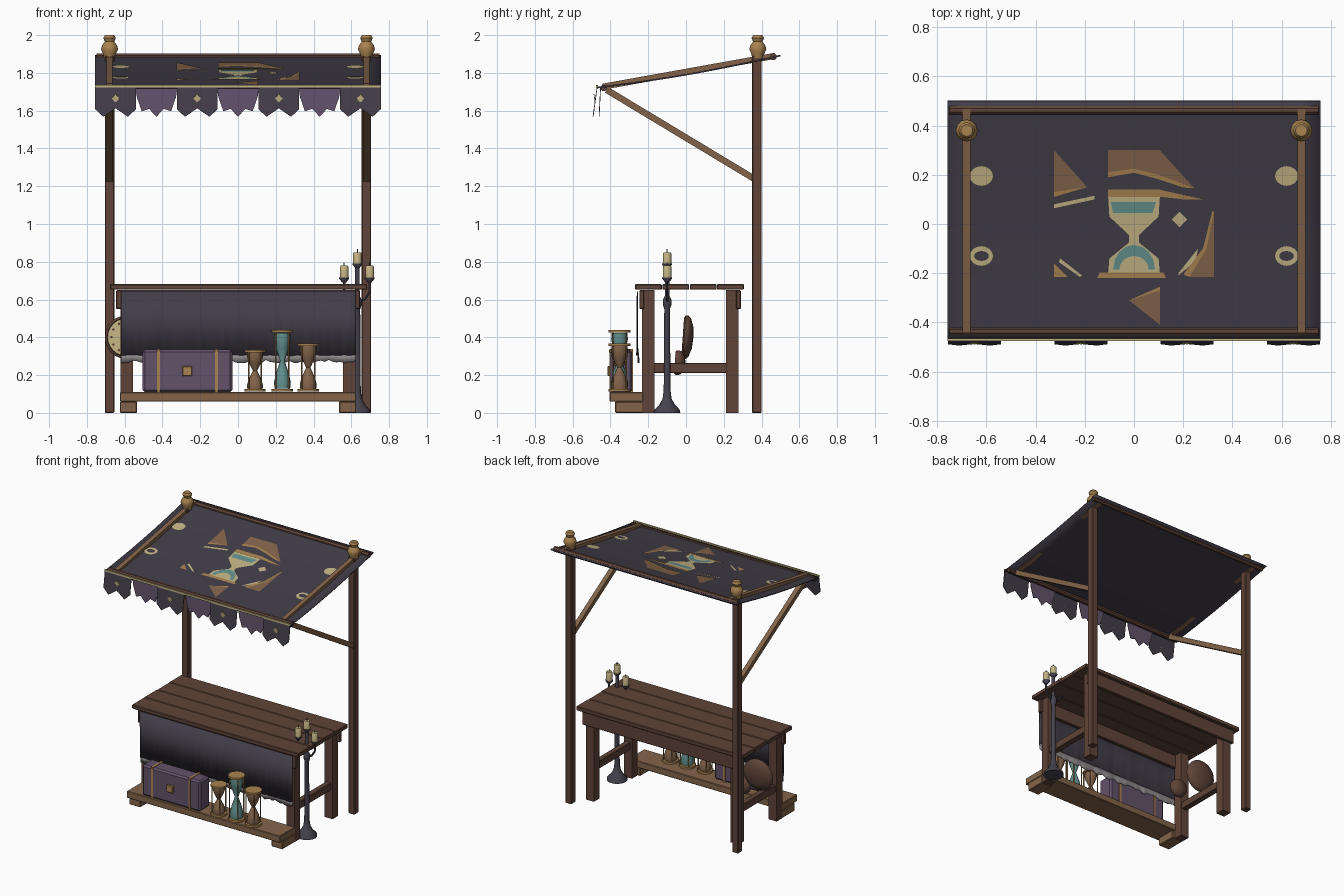
import bpy, bmesh, math, random
from mathutils import Vector, Matrix

random.seed(4)
cube = bpy.data.objects.get("Cube")
if cube:
    bpy.data.objects.remove(cube, do_unlink=True)


def material(name, code):
    rgb = [int(code[i:i + 2], 16) / 255 for i in (0, 2, 4)]
    col = [c / 12.92 if c < 0.04 else ((c + 0.055) / 1.055) ** 2.4 for c in rgb] + [1]
    m = bpy.data.materials.new(name)
    m.use_nodes = True
    m.diffuse_color = col
    b = m.node_tree.nodes["Principled BSDF"]
    b.inputs["Base Color"].default_value = col
    b.inputs["Roughness"].default_value = 0.8
    return m


DARK = material("dark wood", "5f4438")
LIGHT = material("light wood", "83644a")
SLATE = material("slate cloth", "423d48")
PURPLE = material("purple cloth", "63526a")
GOLD = material("gold", "a98350")
CREAM = material("cream", "c2b384")
TEAL = material("teal", "62908e")
LACE = material("grey lace", "938d8f")
IRON = material("dark iron", "45424d")


def finish(name, bm, mats, smooth=False, thick=0, recalc=True):
    if recalc:
        bmesh.ops.recalc_face_normals(bm, faces=bm.faces)
    me = bpy.data.meshes.new(name)
    bm.to_mesh(me)
    bm.free()
    ob = bpy.data.objects.new(name, me)
    bpy.context.collection.objects.link(ob)
    for m in mats if isinstance(mats, list) else [mats]:
        me.materials.append(m)
    if thick:
        s = ob.modifiers.new("thickness", "SOLIDIFY")
        s.thickness, s.offset = thick, 0
    if smooth:
        bpy.ops.object.select_all(action="DESELECT")
        ob.select_set(True)
        bpy.context.view_layer.objects.active = ob
        bpy.ops.object.shade_smooth_by_angle(angle=math.radians(40))
    return ob


def box(name, x, y, z, mat, bevel=0.004):
    """Box from (low, high) ranges on each axis."""
    bm = bmesh.new()
    size = [b - a for a, b in (x, y, z)]
    mid = [(a + b) / 2 for a, b in (x, y, z)]
    bmesh.ops.create_cube(bm, size=1, matrix=Matrix.Translation(mid) @ Matrix.Diagonal(size + [1]))
    if bevel:
        bmesh.ops.bevel(bm, geom=bm.edges[:], offset=bevel, segments=1, affect="EDGES")
    return finish(name, bm, mat)


def beam(name, a, b, width, mat, sides=4):
    a, b = Vector(a), Vector(b)
    bm = bmesh.new()
    r = width / 2 / math.cos(math.pi / sides)
    bmesh.ops.create_cone(bm, cap_ends=True, segments=sides, radius1=r, radius2=r, depth=(b - a).length,
                          matrix=Matrix.Rotation(math.pi / sides, 4, "Z"))
    bm.transform(Matrix.Translation((a + b) / 2) @ (b - a).to_track_quat("Z", "Y").to_matrix().to_4x4())
    return finish(name, bm, mat, sides > 6)


def lathe(name, profile, loc, mat, sides=16, turn=None):
    bm = bmesh.new()
    vs = [bm.verts.new((r, 0, z)) for r, z in profile]
    es = [bm.edges.new(p) for p in zip(vs, vs[1:])]
    bmesh.ops.spin(bm, geom=vs + es, axis=(0, 0, 1), cent=(0, 0, 0), steps=sides, angle=math.tau)
    bmesh.ops.remove_doubles(bm, verts=bm.verts, dist=0.0001)
    bm.transform(Matrix.Translation(loc) @ (turn or Matrix()))
    return finish(name, bm, mat, True)


# Canopy frame: posts, finials, braces and poles
def roof(y):
    t = (y + 0.47) / 0.97
    return 1.722 + 0.17 * t - 0.014 * math.sin(math.pi * min(max(t, 0), 1))


for side, s in (("right", -1), ("left", 1)):
    x = 0.68 * s
    box(side + "_post", (x - 0.025, x + 0.025), (0.35, 0.4), (0, 1.89), DARK)
    lathe(side + "_finial", [(0, 0), (0.03, 0), (0.034, 0.02), (0.045, 0.045), (0.04, 0.065),
                             (0.025, 0.085), (0.033, 0.105), (0.024, 0.12), (0, 0.12)],
          (x, 0.38, 1.88), GOLD, 12)
    beam(side + "_brace", (x, 0.36, 1.24), (x, -0.42, 1.71), 0.034, LIGHT)
    beam(side + "_roof_rail", (x, -0.44, 1.727), (x, 0.47, 1.89), 0.032, LIGHT)
beam("front_pole", (-0.75, -0.435, 1.72), (0.75, -0.435, 1.72), 0.034, DARK, 8)
beam("back_pole", (-0.75, 0.462, 1.885), (0.75, 0.462, 1.885), 0.036, DARK, 8)

# Sagging canopy cloth
bm = bmesh.new()
bmesh.ops.create_grid(bm, x_segments=16, y_segments=16, size=1)
for v in bm.verts:
    x, y = v.co.x * 0.757, 0.015 + v.co.y * 0.485
    v.co = (x, y, roof(y))
finish("canopy_cloth", bm, SLATE, True, 0.008)


def drape(name, points, mat, lift=0.007):
    """Flat patch laid over the sagging canopy."""
    bm = bmesh.new()
    f = bm.faces.new([bm.verts.new((x, y, 0)) for x, y in points])
    f.normal_update()
    if f.normal.z < 0:
        f.normal_flip()
    bmesh.ops.triangulate(bm, faces=bm.faces[:])
    for i in range(-9, 10):
        bmesh.ops.bisect_plane(bm, geom=bm.verts[:] + bm.edges[:] + bm.faces[:],
                               plane_co=(0, i * 0.05, 0), plane_no=(0, 1, 0))
    for v in bm.verts:
        v.co.z = roof(v.co.y) + lift
    finish(name, bm, mat, recalc=False)


def oval(cx, cy, rx, ry, n=16):
    return [(cx + rx * math.cos(i * math.tau / n), cy + ry * math.sin(i * math.tau / n)) for i in range(n)]


# Broken emblem painted on the canopy
half = [(0.105, 0.11), (0.1, 0.03), (0.02, -0.045), (0.02, -0.075), (0.1, -0.14), (0.105, -0.2)]
drape("emblem_glass", half + [(-x, y) for x, y in reversed(half)], CREAM)
drape("emblem_upper_sand", [(-0.095, 0.09), (0.09, 0.09), (0.075, 0.045), (-0.085, 0.045)], TEAL, 0.009)
arch = [(math.cos(i * math.pi / 8), math.sin(i * math.pi / 8)) for i in range(9)]
drape("emblem_lower_sand", [(0.085 * c, -0.185 + 0.1 * s) for c, s in arch]
      + [(0.06 * c, -0.185 + 0.055 * s) for c, s in reversed(arch)], TEAL, 0.009)
drape("emblem_top_cap", [(-0.105, 0.14), (0.1, 0.14), (0.28, 0.1), (0.2, 0.1), (0.11, 0.11), (-0.105, 0.11)], GOLD, 0.009)
drape("emblem_base", [(-0.15, -0.22), (0.13, -0.22), (0.12, -0.197), (-0.14, -0.197)], GOLD, 0.009)
drape("emblem_crown", [(-0.105, 0.3), (0.105, 0.3), (0.245, 0.145), (0.1, 0.2), (0, 0.225), (-0.105, 0.21)], LIGHT)
drape("emblem_crown_edge", [(-0.105, 0.21), (0, 0.225), (0.1, 0.2), (0.245, 0.145), (0.2, 0.148),
                            (0.1, 0.182), (0, 0.208), (-0.105, 0.19)], GOLD)
drape("emblem_left_shard", [(-0.325, 0.3), (-0.19, 0.15), (-0.325, 0.13)], LIGHT)
drape("emblem_left_shard_edge", [(-0.325, 0.13), (-0.19, 0.15), (-0.325, 0.11)], GOLD)
drape("emblem_left_ray", [(-0.325, 0.08), (-0.16, 0.115), (-0.16, 0.1), (-0.325, 0.064)], CREAM)
drape("emblem_right_shard", [(0.325, 0.05), (0.325, -0.215), (0.225, -0.215), (0.295, -0.1)], LIGHT)
drape("emblem_right_shard_edge", [(0.325, 0.05), (0.295, -0.1), (0.225, -0.215), (0.2, -0.205),
                                  (0.28, -0.1), (0.318, 0.05)], GOLD)
drape("emblem_lower_shard", [(0.105, -0.27), (0.105, -0.41), (-0.02, -0.31)], LIGHT)
drape("emblem_lower_shard_edge", [(0.105, -0.255), (0.105, -0.27), (-0.02, -0.31)], GOLD)
drape("emblem_corner", [(-0.325, -0.16), (-0.27, -0.215), (-0.325, -0.215)], GOLD)
drape("emblem_left_slash", [(-0.3, -0.14), (-0.21, -0.21), (-0.22, -0.215), (-0.305, -0.155)], CREAM)
drape("emblem_right_slash", [(0.26, -0.1), (0.18, -0.2), (0.18, -0.21), (0.25, -0.15)], CREAM)
drape("emblem_diamond", oval(0.185, 0.018, 0.032, 0.032, 4), CREAM)
for side, s in (("right", -1), ("left", 1)):
    drape(side + "_full_moon", oval(0.62 * s, 0.195, 0.047, 0.04), CREAM)
    drape(side + "_ring_moon", oval(0.62 * s, -0.13, 0.047, 0.04), CREAM)
    drape(side + "_ring_moon_hole", oval(0.62 * s, -0.13, 0.03, 0.02), SLATE, 0.009)

# Hanging flags along the canopy front
box("valance_band", (-0.757, 0.757), (-0.476, -0.465), (1.722, 1.736), CREAM, 0)
dark_cut = [(-0.5, 0.15), (-0.5, 0.75), (-0.3, 1), (0, 0.72), (0.3, 1), (0.5, 0.75), (0.5, 0.15)]
purple_cut = [(-0.52, 0), (-0.48, 0.35), (-0.36, 0.82), (-0.18, 0.74), (0, 1), (0.18, 0.74),
              (0.36, 0.82), (0.48, 0.35), (0.52, 0)]
dark_cut[0], dark_cut[-1] = (-0.5, 0), (0.5, 0)
for i in range(7):
    cx, dark = (i - 3) * 0.216, i % 2 == 0
    y0, lean = (-0.47, 0.022) if dark else (-0.452, 0.008)
    bm = bmesh.new()
    f = bm.faces.new([bm.verts.new((cx + u * 0.216, y0 - lean * t, 1.728 - 0.16 * t))
                      for u, t in (dark_cut if dark else purple_cut)])
    if dark:
        border = bmesh.ops.inset_region(bm, faces=[f], thickness=0.007, use_even_offset=True)["faces"]
        for b in border:
            b.material_index = int(b.calc_center_median().z < 1.715)
    finish("flag_%d" % (i + 1), bm, [SLATE if dark else PURPLE, CREAM], False, 0.004)
    if dark:
        bm = bmesh.new()
        bm.faces.new([bm.verts.new((cx + a, -0.484 - b * 0.14, 1.665 - b * -1)) for a, b in oval(0, 0, 0.02, 0.024, 4)])
        finish("flag_diamond_%d" % (i + 1), bm, CREAM, False, 0.004)

# Table
for i in range(4):
    y = -0.27 + i * 0.145
    d = random.uniform(0, 0.012)
    box("table_plank_%d" % (i + 1), (-0.68 + d, 0.685 - d), (y, y + 0.142), (0.652, 0.682), DARK)
for sx, side in ((-1, "right"), (1, "left")):
    x = 0.59 * sx
    for y, end in ((-0.2, "front"), (0.245, "back")):
        beam("%s_%s_leg" % (end, side), (x, y, 0), (x, y, 0.65), 0.066, DARK)
    box(side + "_stretcher", (x - 0.022, x + 0.022), (-0.19, 0.24), (0.21, 0.265), DARK)
box("front_apron", (-0.645, 0.645), (-0.247, -0.222), (0.55, 0.65), DARK)
box("back_apron", (-0.645, 0.645), (0.265, 0.29), (0.55, 0.65), DARK)


# Front cloth and its ragged lace hem
def curtain(name, top, bottom, y, ragged, mat):
    bm = bmesh.new()
    cols = []
    for i in range(61):
        x = -0.62 + i * 1.245 / 60
        wave = y + 0.003 * math.sin(x * 28)
        low = bottom + random.uniform(-1, 1) * ragged
        cols.append([bm.verts.new((x, y, top)), bm.verts.new((x, wave, low))])
    for a, b in zip(cols, cols[1:]):
        bm.faces.new((a[0], a[1], b[1], b[0]))
    finish(name, bm, mat, True, 0.005)


curtain("table_cloth", 0.645, 0.305, -0.258, 0.003, SLATE)
curtain("lace_hem", 0.32, 0.272, -0.252, 0.009, LACE)

# Low display shelf with feet
box("display_shelf", (-0.625, 0.625), (-0.405, -0.225), (0.06, 0.11), LIGHT)
for s, side in ((-1, "right"), (1, "left")):
    box(side + "_shelf_foot", (0.58 * s - 0.045, 0.58 * s + 0.045), (-0.375, -0.23), (0, 0.06), LIGHT)

# Chest
box("chest", (-0.505, -0.03), (-0.4, -0.285), (0.11, 0.335), PURPLE, 0.012)
for x in (-0.42, -0.115):
    box("chest_strap", (x - 0.008, x + 0.008), (-0.404, -0.281), (0.108, 0.338), GOLD, 0)
box("chest_latch", (-0.295, -0.243), (-0.415, -0.395), (0.195, 0.248), GOLD)

# Hourglasses
for name, x, h, r, mat in (("small", 0.09, 0.222, 0.055, LIGHT), ("tall", 0.235, 0.328, 0.057, TEAL),
                           ("medium", 0.372, 0.255, 0.058, LIGHT)):
    y, z = -0.352, 0.112
    shape = [(0, 0.05), (0.72, 0.05), (0.78, 0.15), (0.6, 0.3), (0.2, 0.5), (0.6, 0.7), (0.78, 0.85), (0.72, 0.95), (0, 0.95)]
    lathe(name + "_hourglass_bulbs", [(a * r, b * h) for a, b in shape], (x, y, z), mat)
    for end, low in (("base", 0), ("cap", h - 0.014)):
        lathe("%s_hourglass_%s" % (name, end), [(0, 0), (r, 0), (r, 0.014), (0, 0.014)], (x, y, z + low), GOLD)
    for k in range(4):
        a = math.pi / 4 + k * math.pi / 2
        px, py = x + 0.85 * r * math.cos(a), y + 0.85 * r * math.sin(a)
        beam(name + "_hourglass_rod", (px, py, z), (px, py, z + h), 0.007, GOLD, 6)

# Candle stand
cx, cy = 0.632, -0.1
lathe("candle_stand", [(0, 0), (0.07, 0), (0.068, 0.015), (0.04, 0.045), (0.024, 0.075), (0.018, 0.12), (0.015, 0.55),
                       (0.022, 0.57), (0.022, 0.6), (0.012, 0.62), (0.012, 0.77), (0, 0.77)], (cx, cy, 0), IRON)
for dx, z, h in ((-0.07, 0.71, 0.065), (0, 0.785, 0.06), (0.065, 0.71, 0.065)):
    if dx:
        path = [(cx, cy, 0.59), (cx + dx * 0.6, cy, 0.6), (cx + dx, cy, 0.64), (cx + dx, cy, 0.71)]
        for a, b in zip(path, path[1:]):
            beam("candle_arm", a, b, 0.012, IRON, 6)
    lathe("candle_cup", [(0, -0.02), (0.01, -0.02), (0.026, 0), (0.026, 0.007), (0, 0.007)], (cx + dx, cy, z), IRON)
    lathe("candle", [(0, 0), (0.023, 0), (0.022, h - 0.006), (0.018, h), (0, h)], (cx + dx, cy, z + 0.005), CREAM, 12)
    beam("candle_wick", (cx + dx, cy, z + h), (cx + dx, cy, z + h + 0.022), 0.005, IRON, 6)

# Round dials stored under the table
for name, loc, r in (("large", (-0.59, 0.005, 0.4), 0.115), ("small", (-0.43, -0.037, 0.265), 0.065)):
    turn = Matrix.Rotation(math.radians(86), 4, "X")
    lathe(name + "_dial_case", [(0, -0.034), (r * 0.5, -0.03), (r * 0.9, -0.014), (r, 0), (r, 0.014), (r * 0.9, 0.022),
                                (r * 0.86, 0.014), (0, 0.014)], loc, DARK, 24, turn)
    lathe(name + "_dial_face", [(0, 0.014), (r * 0.87, 0.014), (r * 0.87, 0.019), (0, 0.019)], loc, CREAM, 24, turn)
    bm = bmesh.new()
    for u, v in oval(0, 0, r * 0.7, r * 0.7, 12):
        bmesh.ops.create_circle(bm, cap_ends=True, segments=8, radius=r * 0.06,
                                matrix=Matrix.Translation(loc) @ turn @ Matrix.Translation((u, v, 0.021)))
    finish(name + "_dial_marks", bm, DARK, False, 0.003)
